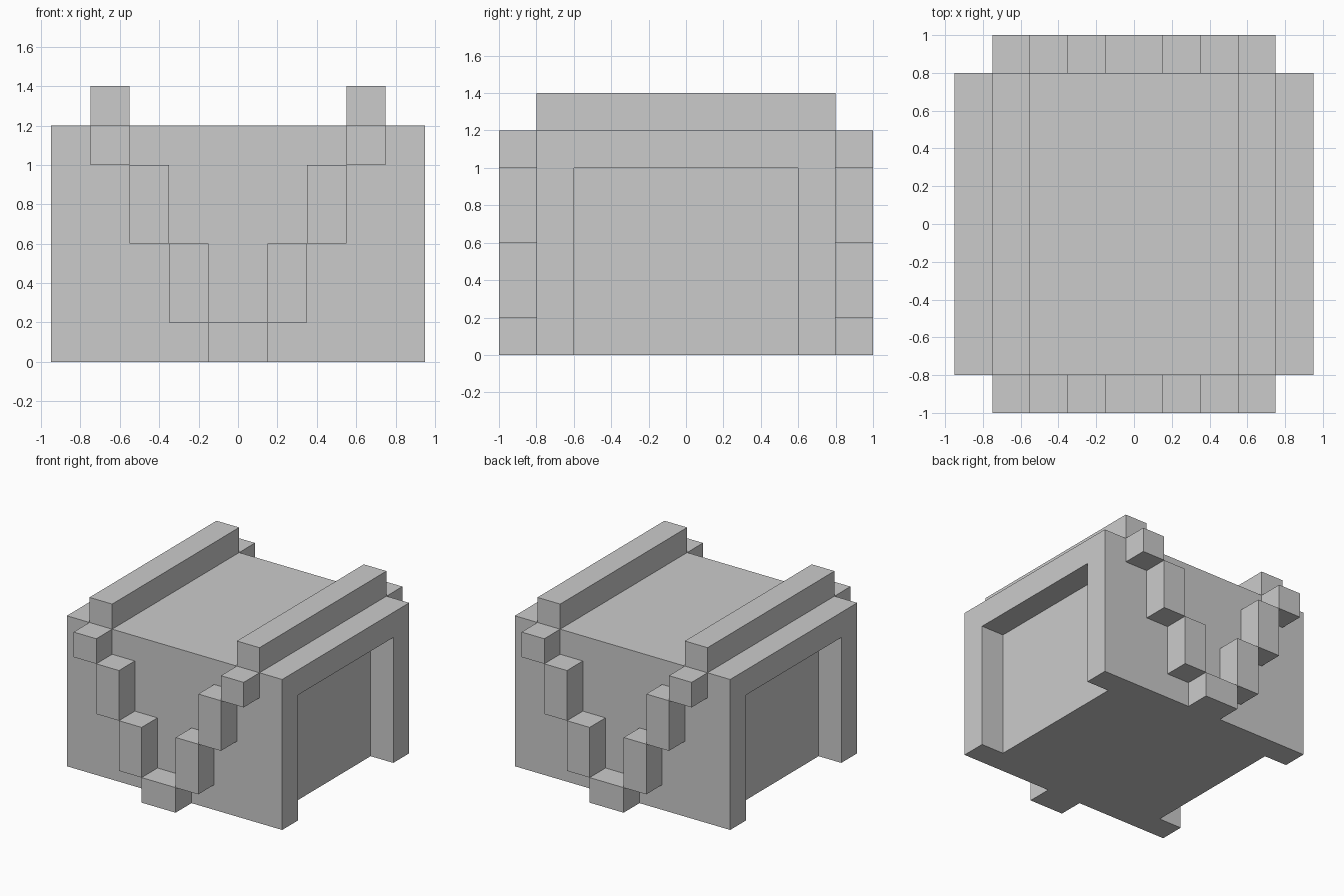
import bpy

if "Cube" in bpy.data.objects:
    bpy.data.objects.remove(bpy.data.objects["Cube"])


def box(name, x, y, z):
    """Axis-aligned box from (min, max) ranges."""
    lo, hi = zip(x, y, z)
    bpy.ops.mesh.primitive_cube_add(size=1, location=[(a + b) / 2 for a, b in zip(lo, hi)])
    ob = bpy.context.object
    ob.name = name
    ob.scale = [b - a for a, b in zip(lo, hi)]
    bpy.ops.object.transform_apply(location=True, rotation=False, scale=True)
    return ob


def span(side, a, b):
    """Range a..b mirrored to the given side."""
    return tuple(sorted((side * a, side * b)))


# Main body with an open-bottomed recess cut into each side
body = box("body", (-0.95, 0.95), (-0.8, 0.8), (0, 1.2))
for s in (-1, 1):
    cutter = box("recess_cutter", span(s, 0.75, 1.2), (-0.6, 0.6), (-0.3, 1.0))
    cutter.hide_render = True
    mod = body.modifiers.new("recess", 'BOOLEAN')
    mod.operation = 'DIFFERENCE'
    mod.solver = 'EXACT'
    mod.object = cutter
    bpy.context.view_layer.objects.active = body
    bpy.ops.object.modifier_apply(modifier=mod.name)
    bpy.data.objects.remove(cutter)

# Long rails on top
for s, side in ((-1, "left"), (1, "right")):
    box(f"top_rail_{side}", span(s, 0.55, 0.75), (-0.8, 0.8), (1.2, 1.4))

# Stepped V-shaped strap on the front and back faces
steps = [(0.15, 0.35, 0.2, 0.6), (0.35, 0.55, 0.6, 1.0), (0.55, 0.75, 1.0, 1.2)]
for f, face in ((-1, "front"), (1, "back")):
    y = span(f, 0.8, 1.0)
    box(f"{face}_strap_base", (-0.15, 0.15), y, (0, 0.2))
    for s, side in ((-1, "left"), (1, "right")):
        for i, (x0, x1, z0, z1) in enumerate(steps, 1):
            box(f"{face}_strap_{side}_{i}", span(s, x0, x1), y, (z0, z1))
